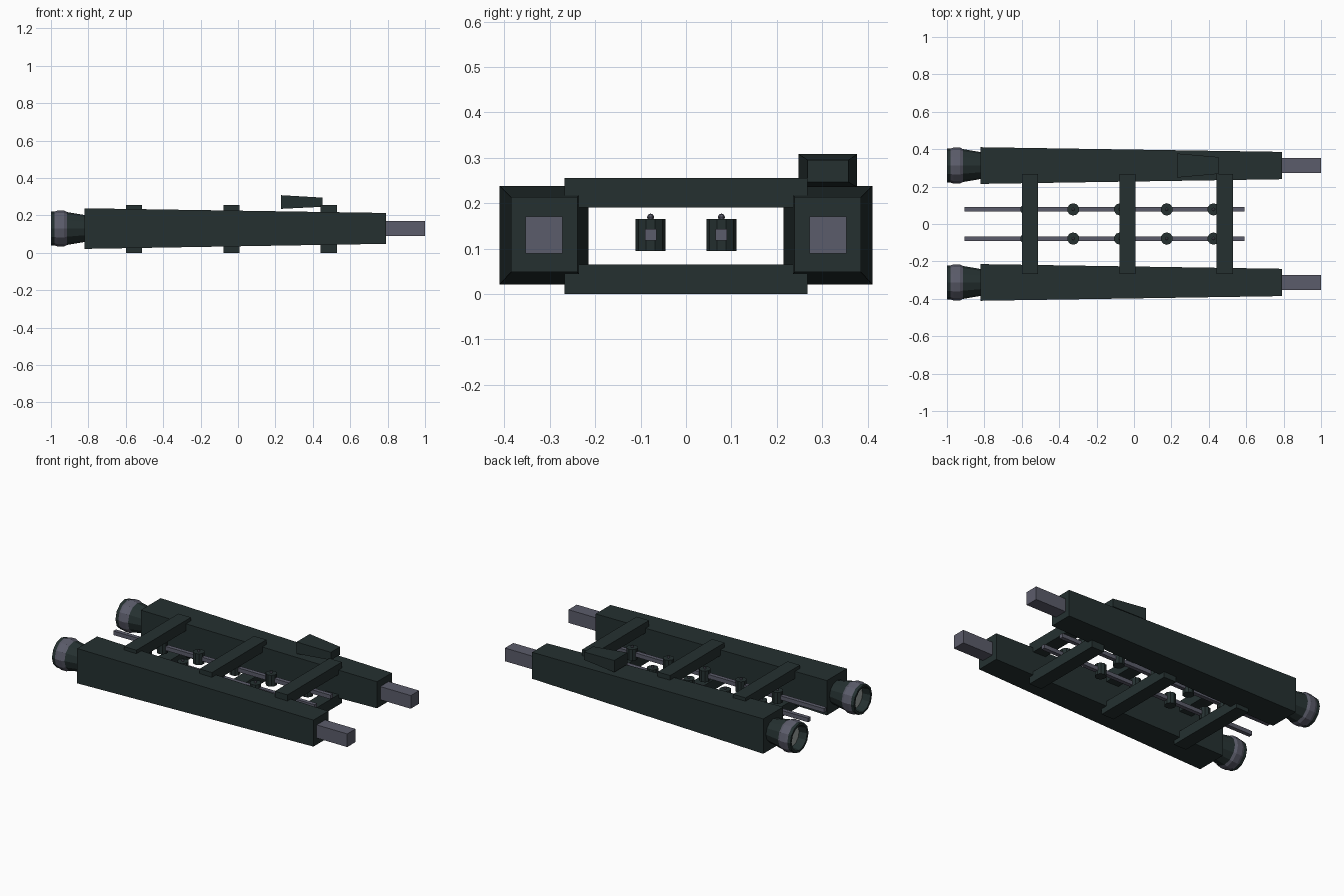
import bpy, bmesh, math
from mathutils import Matrix, Vector

if "Cube" in bpy.data.objects:
    bpy.data.objects.remove(bpy.data.objects["Cube"])


def material(name, rgb):
    m = bpy.data.materials.new(name)
    m.diffuse_color = (*rgb, 1)
    m.use_nodes = True
    m.node_tree.nodes["Principled BSDF"].inputs["Base Color"].default_value = m.diffuse_color
    return m


HULL = material("dark green hull", (0.018, 0.030, 0.030))
METAL = material("violet grey metal", (0.105, 0.107, 0.145))
GLOW = material("pale grey nozzle core", (0.36, 0.39, 0.38))


def finish(name, bm, mats):
    bmesh.ops.recalc_face_normals(bm, faces=bm.faces)
    me = bpy.data.meshes.new(name)
    bm.to_mesh(me)
    bm.free()
    for m in mats:
        me.materials.append(m)
    ob = bpy.data.objects.new(name, me)
    bpy.context.collection.objects.link(ob)
    return ob


def taper_box(name, x0, x1, back, front, mat):
    """Box along x; back and front are (y0, y1, z0, z1) end rectangles."""
    bm = bmesh.new()
    ends = []
    for x, (y0, y1, z0, z1) in ((x0, back), (x1, front)):
        ends.append([bm.verts.new((x, y, z)) for y, z in
                     ((y0, z0), (y1, z0), (y1, z1), (y0, z1))])
    a, b = ends
    bm.faces.new(a)
    bm.faces.new(b)
    for i in range(4):
        j = (i + 1) % 4
        bm.faces.new((a[i], a[j], b[j], b[i]))
    return finish(name, bm, [mat])


def box(name, x0, x1, y0, y1, z0, z1, mat):
    r = (y0, y1, z0, z1)
    return taper_box(name, x0, x1, r, r, mat)


def nozzle(name, y, z, sides=12):
    """Flared open nozzle: rings along x, with a metal band and pale core."""
    # (x, radius, material of the strip that follows)
    prof = [(-0.82, 0.072, 0), (-0.915, 0.088, 1), (-0.93, 0.096, 1),
            (-0.965, 0.096, 1), (-0.98, 0.091, 0), (-1.0, 0.090, 0),
            (-1.0, 0.076, 0), (-0.95, 0.068, 2)]
    bm = bmesh.new()
    rings = [[bm.verts.new((x, y + r * math.cos(2 * math.pi * i / sides),
                            z + r * math.sin(2 * math.pi * i / sides)))
              for i in range(sides)] for x, r, _ in prof]
    for k in range(len(prof) - 1):
        for i in range(sides):
            j = (i + 1) % sides
            f = bm.faces.new((rings[k][i], rings[k][j],
                              rings[k + 1][j], rings[k + 1][i]))
            f.material_index = prof[k][2]
    bm.faces.new(rings[0])
    bm.faces.new(rings[-1]).material_index = 2
    return finish(name, bm, [HULL, METAL, GLOW])


def upright(name, x, y, z0, z1, r0, r1, sides, mat):
    bm = bmesh.new()
    bmesh.ops.create_cone(bm, cap_ends=True, segments=sides, radius1=r0,
                          radius2=r1, depth=z1 - z0,
                          matrix=Matrix.Translation((x, y, (z0 + z1) / 2)))
    return finish(name, bm, [mat])


ZC = 0.13
for side, s in (("left", 1), ("right", -1)):
    yc = s * 0.3125
    # Tapered hull, front barrel and rear nozzle
    taper_box(side + "_hull", -0.82, 0.79,
              (yc - 0.098, yc + 0.098, 0.021, 0.238),
              (yc - 0.073, yc + 0.073, 0.048, 0.213), HULL)
    box(side + "_front_barrel", 0.78, 1.0, yc - 0.041, yc + 0.041,
        ZC - 0.041, ZC + 0.041, METAL)
    nozzle(side + "_nozzle", yc, ZC)

    # Inner rail with hanging canisters and their small caps
    yr = s * 0.078
    box(side + "_rail", -0.905, 0.59, yr - 0.0125, yr + 0.0125,
        ZC - 0.0125, ZC + 0.0125, METAL)
    for i in range(5):
        x = -0.575 + 0.25 * i
        upright(f"{side}_canister_{i}", x, yr, 0.095, 0.165, 0.033, 0.033, 10, HULL)
        bm = bmesh.new()
        bmesh.ops.create_uvsphere(bm, u_segments=6, v_segments=4, radius=0.008,
                                  matrix=Matrix.Translation((x, yr, 0.169)))
        finish(f"{side}_canister_cap_{i}", bm, [METAL])

# Crossbars above and below
for i in range(3):
    x = -0.555 + 0.52 * i
    for level, z in (("top", 0.19), ("bottom", 0.0)):
        box(f"{level}_crossbar_{i}", x - 0.043, x + 0.043, -0.268, 0.268,
            z, z + 0.065, HULL)

# Offset cabin pod above the left hull
taper_box("cabin_pod", 0.23, 0.452, (0.248, 0.377, 0.235, 0.308),
          (0.268, 0.358, 0.246, 0.295), HULL)
